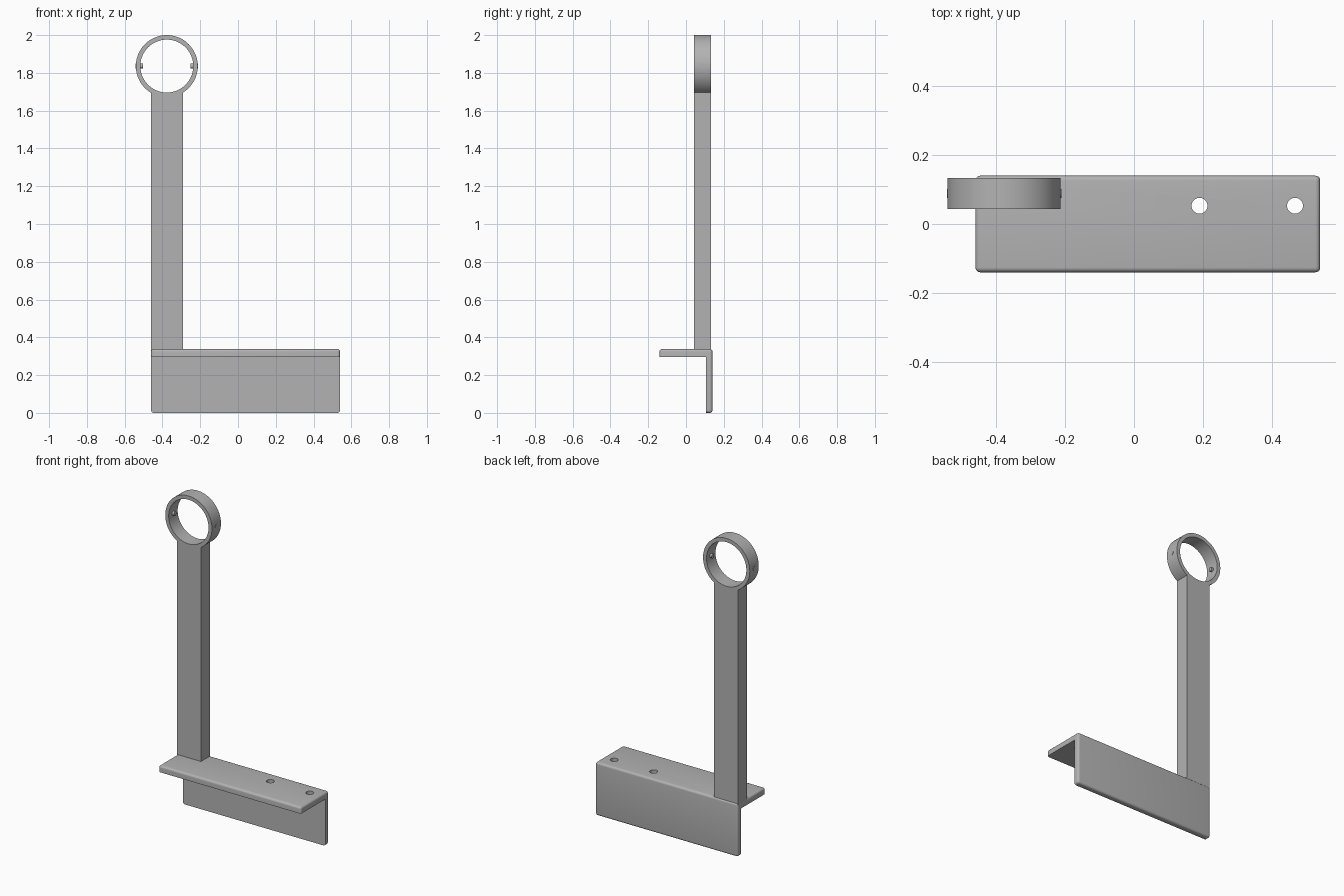
import bpy, bmesh
from math import pi
from mathutils import Matrix, Vector

cube = bpy.data.objects.get("Cube")
if cube:
    bpy.data.objects.remove(cube)

grey = bpy.data.materials.new("plain grey")
grey.use_nodes = True
colour = (0.45, 0.45, 0.45, 1)
grey.diffuse_color = colour
grey.node_tree.nodes["Principled BSDF"].inputs["Base Color"].default_value = colour


def finish(bm, name, hidden=False):
    bmesh.ops.recalc_face_normals(bm, faces=bm.faces)
    mesh = bpy.data.meshes.new(name)
    bm.to_mesh(mesh)
    bm.free()
    mesh.materials.append(grey)
    obj = bpy.data.objects.new(name, mesh)
    bpy.context.collection.objects.link(obj)
    obj.hide_render = hidden
    obj.hide_viewport = hidden
    return obj


def smooth(obj):
    bpy.ops.object.select_all(action='DESELECT')
    obj.select_set(True)
    bpy.context.view_layer.objects.active = obj
    bpy.ops.object.shade_smooth_by_angle(angle=pi / 6)


def cylinder(bm, centre, radius, depth, axis, segments):
    turn = Vector((0, 0, 1)).rotation_difference(Vector(axis)).to_matrix().to_4x4()
    bmesh.ops.create_cone(bm, cap_ends=True, segments=segments, radius1=radius,
                          radius2=radius, depth=depth,
                          matrix=Matrix.Translation(centre) @ turn)


def subtract(obj, cutter):
    mod = obj.modifiers.new("cut", 'BOOLEAN')
    mod.object = cutter
    mod.solver = 'EXACT'


LEFT, RIGHT = -0.46, 0.54
DEPTH, SHELF_TOP, SHELF_BOTTOM, PLATE_FRONT = 0.14, 0.338, 0.297, 0.105
RING_X, RING_Z, MID_Y, THICK = -0.377, 1.836, 0.088, 0.09
OUTER, INNER = 0.164, 0.14

# Angle bracket: L profile extruded sideways, rounded on its outer edges
bm = bmesh.new()
profile = [(-DEPTH, SHELF_TOP), (DEPTH, SHELF_TOP), (DEPTH, 0),
           (PLATE_FRONT, 0), (PLATE_FRONT, SHELF_BOTTOM), (-DEPTH, SHELF_BOTTOM)]
face = bm.faces.new([bm.verts.new((LEFT, y, z)) for y, z in profile])
moved = bmesh.ops.extrude_face_region(bm, geom=[face])["geom"]
bmesh.ops.translate(bm, vec=(RIGHT - LEFT, 0, 0),
                    verts=[v for v in moved if isinstance(v, bmesh.types.BMVert)])


def is_inner(v):
    return v.co.z < SHELF_BOTTOM + 0.001 and v.co.y < PLATE_FRONT + 0.001


outer_edges = [e for e in bm.edges if not all(is_inner(v) for v in e.verts)]
bmesh.ops.bevel(bm, geom=outer_edges, offset=0.014, segments=5, profile=0.5,
                affect='EDGES', clamp_overlap=True)
bracket = finish(bm, "angle_bracket")
smooth(bracket)

# Screw holes through the shelf
bm = bmesh.new()
for x in (0.19, 0.467):
    cylinder(bm, (x, 0.053, SHELF_TOP), 0.023, 0.2, (0, 0, 1), 40)
subtract(bracket, finish(bm, "screw_hole_cutter", True))

# Upright post, its top hollowed to meet the ring
bm = bmesh.new()
bottom, top = SHELF_TOP - 0.01, 1.74
bmesh.ops.create_cube(bm, size=1, matrix=Matrix.Translation((-0.375, MID_Y, (bottom + top) / 2))
                      @ Matrix.Diagonal((0.17, THICK, top - bottom, 1)))
post = finish(bm, "upright_post")
bm = bmesh.new()
cylinder(bm, (RING_X, MID_Y, RING_Z), OUTER - 0.004, 0.3, (0, 1, 0), 96)
subtract(post, finish(bm, "post_top_cutter", True))

# Ring: square section swept round the y axis
bm = bmesh.new()
section = [bm.verts.new((RING_X + r, MID_Y + s * THICK / 2, RING_Z))
           for r, s in ((INNER, -1), (OUTER, -1), (OUTER, 1), (INNER, 1))]
edges = [bm.edges.new((section[i], section[(i + 1) % 4])) for i in range(4)]
bmesh.ops.spin(bm, geom=section + edges, cent=(RING_X, MID_Y, RING_Z),
               axis=(0, 1, 0), angle=2 * pi, steps=96)
bmesh.ops.remove_doubles(bm, verts=bm.verts, dist=0.0005)
smooth(finish(bm, "holder_ring"))

# Small pins on either side of the ring
for side, name in ((1, "left_pin"), (-1, "right_pin")):
    bm = bmesh.new()
    cylinder(bm, (RING_X + side * 0.146, MID_Y, RING_Z), 0.013, 0.04, (1, 0, 0), 24)
    smooth(finish(bm, name))
